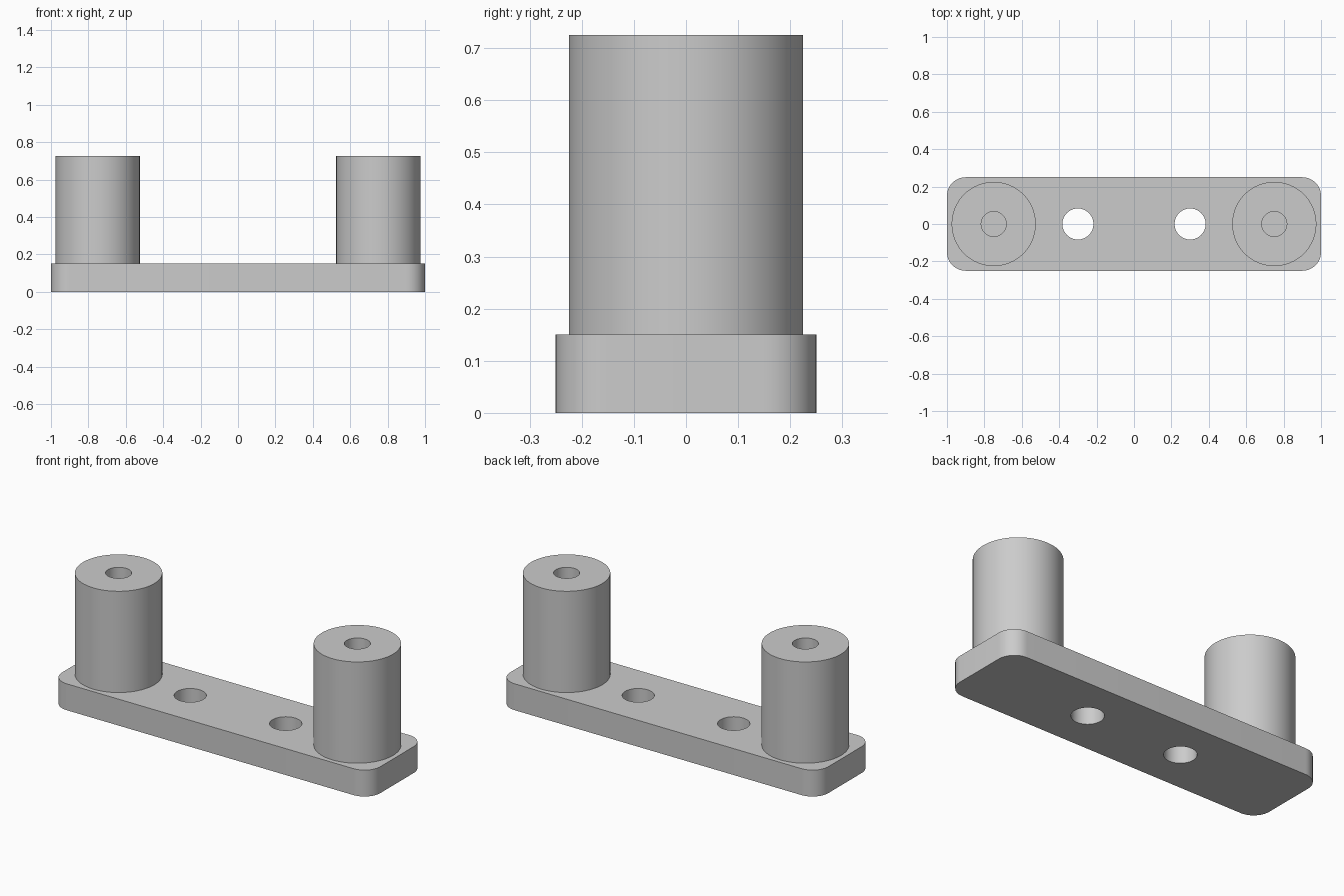
import bpy, bmesh
from math import tau, radians
from mathutils import Vector

if "Cube" in bpy.data.objects:
    bpy.data.objects.remove(bpy.data.objects["Cube"], do_unlink=True)

PLATE_TOP, POST_TOP, SEGMENTS = 0.15, 0.725, 64

grey = bpy.data.materials.new("plain_grey")
grey.use_nodes = True
colour = (0.6, 0.6, 0.6, 1)
grey.diffuse_color = colour
grey.node_tree.nodes["Principled BSDF"].inputs["Base Color"].default_value = colour


def add_object(name, bm):
    bmesh.ops.recalc_face_normals(bm, faces=bm.faces)
    mesh = bpy.data.meshes.new(name)
    bm.to_mesh(mesh)
    bm.free()
    mesh.materials.append(grey)
    obj = bpy.data.objects.new(name, mesh)
    bpy.context.collection.objects.link(obj)
    return obj


def smooth(obj):
    bpy.ops.object.select_all(action="DESELECT")
    obj.select_set(True)
    bpy.context.view_layer.objects.active = obj
    bpy.ops.object.shade_smooth_by_angle(angle=radians(30))


def lathe(name, x, profile):
    """Revolve (radius, height) points around a vertical axis at x."""
    bm = bmesh.new()
    verts = [bm.verts.new((r, 0, z)) for r, z in profile]
    edges = [bm.edges.new(pair) for pair in zip(verts, verts[1:])]
    bmesh.ops.spin(bm, geom=verts + edges, cent=(0, 0, 0), axis=(0, 0, 1),
                   angle=tau, steps=SEGMENTS, use_merge=True)
    bmesh.ops.remove_doubles(bm, verts=bm.verts, dist=1e-5)
    bmesh.ops.translate(bm, verts=bm.verts, vec=Vector((x, 0, 0)))
    return add_object(name, bm)


# Base plate with rounded vertical corners
bm = bmesh.new()
bmesh.ops.create_cube(bm, size=1)
bmesh.ops.scale(bm, verts=bm.verts, vec=(2, 0.5, PLATE_TOP))
bmesh.ops.translate(bm, verts=bm.verts, vec=(0, 0, PLATE_TOP / 2))
uprights = [e for e in bm.edges if abs(e.verts[0].co.z - e.verts[1].co.z) > 0.1]
bmesh.ops.bevel(bm, geom=uprights, offset=0.1, segments=12, profile=0.5, affect="EDGES")
plate = add_object("base_plate", bm)

for side, sign in (("left", 1), ("right", -1)):
    # Screw hole through the plate
    cutter = lathe(side + "_hole_cutter", 0.3 * sign,
                   [(0, -0.1), (0.083, -0.1), (0.083, 0.3), (0, 0.3)])
    cutter.hide_render = True
    cutter.hide_set(True)
    cut = plate.modifiers.new(side + "_hole", "BOOLEAN")
    cut.operation, cut.solver, cut.object = "DIFFERENCE", "EXACT", cutter

    # Round post with a blind bore in its top
    bore_floor = POST_TOP - 0.4
    post = lathe(side + "_post", 0.75 * sign,
                 [(0, PLATE_TOP), (0.225, PLATE_TOP), (0.225, POST_TOP),
                  (0.067, POST_TOP), (0.067, bore_floor), (0, bore_floor)])
    smooth(post)

# Apply the hole cuts, then remove the cutters
bpy.context.view_layer.objects.active = plate
for cut in list(plate.modifiers):
    cutter = cut.object
    bpy.ops.object.modifier_apply(modifier=cut.name)
    bpy.data.objects.remove(cutter, do_unlink=True)
smooth(plate)
